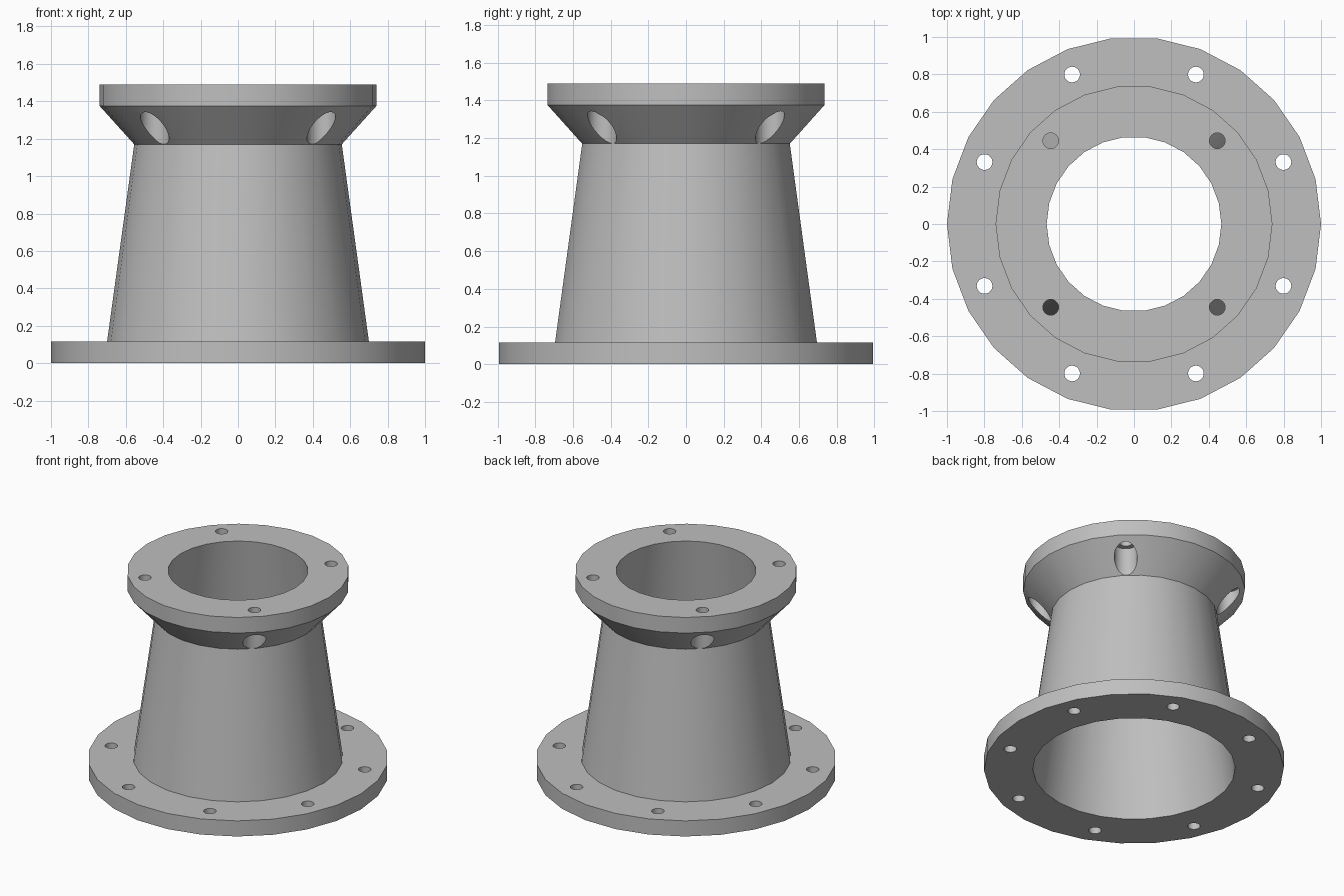
import bpy
import bmesh
import math
from mathutils import Matrix

cube = bpy.data.objects.get("Cube")
if cube:
    bpy.data.objects.remove(cube, do_unlink=True)

SIDES = 26
BASE_TOP, NECK_Z, COLLAR_Z, TOP_Z = 0.115, 1.17, 1.375, 1.49

grey = bpy.data.materials.new("plain_grey")
grey.use_nodes = True
COLOUR = (0.52, 0.52, 0.52, 1)
grey.diffuse_color = COLOUR
grey.node_tree.nodes["Principled BSDF"].inputs["Base Color"].default_value = COLOUR


def make_object(name, bm):
    bmesh.ops.recalc_face_normals(bm, faces=bm.faces)
    mesh = bpy.data.meshes.new(name)
    bm.to_mesh(mesh)
    bm.free()
    obj = bpy.data.objects.new(name, mesh)
    bpy.context.collection.objects.link(obj)
    mesh.materials.append(grey)
    return obj


def lathe(name, profile):
    """Turn a closed (radius, height) profile around z."""
    bm = bmesh.new()
    rings = []
    for i in range(SIDES):
        a = 2 * math.pi * i / SIDES
        rings.append([bm.verts.new((r * math.cos(a), r * math.sin(a), z)) for r, z in profile])
    n = len(profile)
    for i in range(SIDES):
        here, after = rings[i], rings[(i + 1) % SIDES]
        for j in range(n):
            k = (j + 1) % n
            bm.faces.new((here[j], after[j], after[k], here[k]))
    return make_object(name, bm)


def drill(target, count, circle_radius, hole_radius, low, high):
    """Cut a ring of evenly spaced vertical holes."""
    bm = bmesh.new()
    for i in range(count):
        a = 2 * math.pi * (i + 0.5) / count
        centre = (circle_radius * math.cos(a), circle_radius * math.sin(a), (low + high) / 2)
        bmesh.ops.create_cone(bm, cap_ends=True, segments=24, radius1=hole_radius,
                              radius2=hole_radius, depth=high - low,
                              matrix=Matrix.Translation(centre))
    cutter = make_object("hole_cutter", bm)
    cutter.hide_render = True
    mod = target.modifiers.new("holes", 'BOOLEAN')
    mod.operation = 'DIFFERENCE'
    mod.solver = 'EXACT'
    mod.object = cutter
    bpy.context.view_layer.objects.active = target
    bpy.ops.object.modifier_apply(modifier=mod.name)
    bpy.data.objects.remove(cutter, do_unlink=True)


# Hollow tapered body with a wide base flange and a flared top flange
body = lathe("flanged_body", [
    (0.675, 0), (1, 0), (1, BASE_TOP), (0.70, BASE_TOP),
    (0.555, NECK_Z), (0.74, COLLAR_Z), (0.74, TOP_Z), (0.467, TOP_Z)])

# Base bolt holes
drill(body, 8, 0.865, 0.042, -0.1, BASE_TOP + 0.1)
# Bolt-head pockets in the flare
drill(body, 4, 0.63, 0.077, NECK_Z + 0.001, COLLAR_Z)
# Top bolt holes
drill(body, 4, 0.63, 0.042, COLLAR_Z - 0.05, TOP_Z + 0.1)

# Smooth round walls, crisp rims
bpy.ops.object.select_all(action='DESELECT')
body.select_set(True)
bpy.context.view_layer.objects.active = body
bpy.ops.object.shade_smooth_by_angle(angle=math.radians(25))
